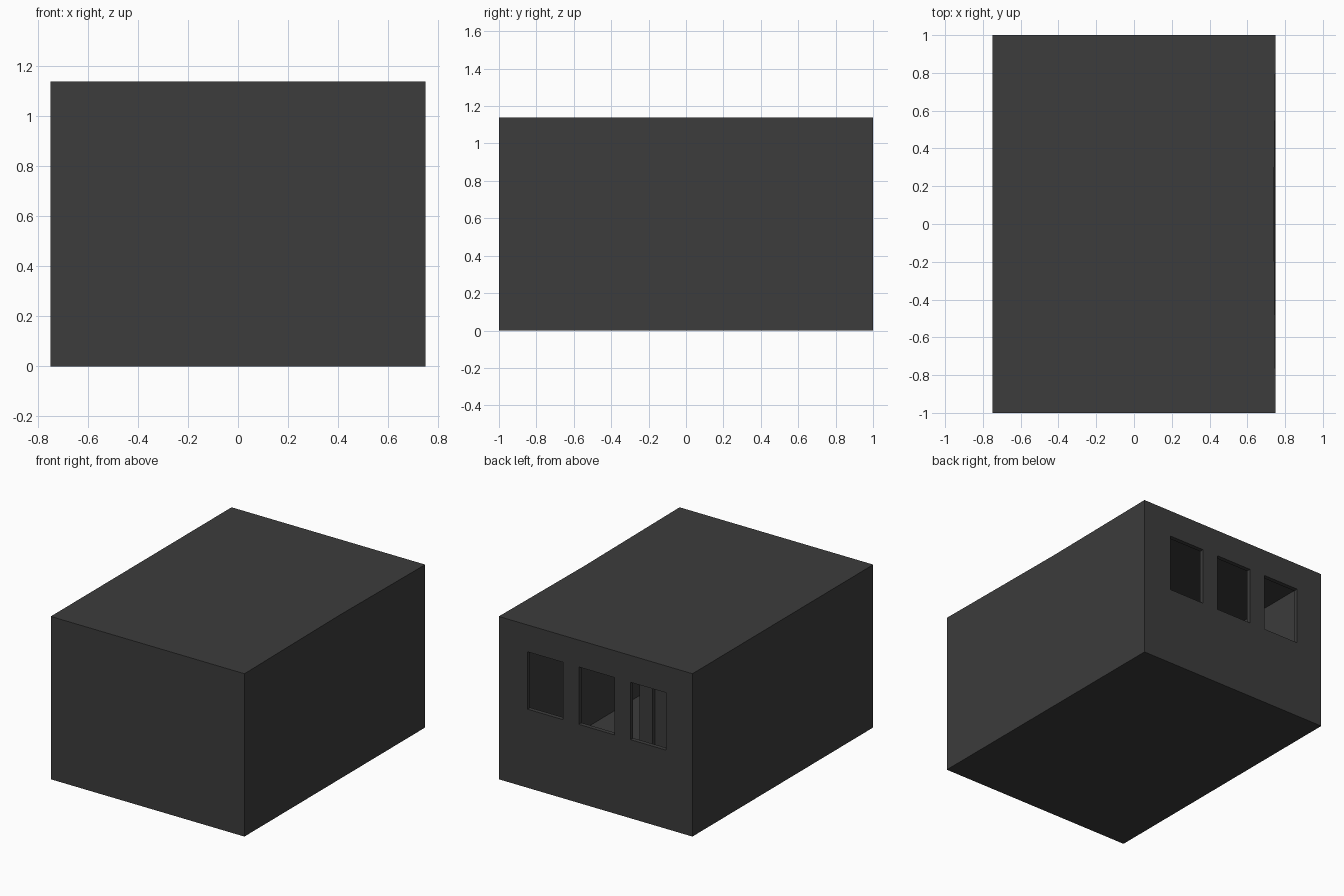
import bpy, bmesh

if "Cube" in bpy.data.objects:
    bpy.data.objects.remove(bpy.data.objects["Cube"])

W, D, H, T = 1.5, 2.0, 1.14, 0.03   # outer size and wall thickness

dark = bpy.data.materials.new("dark_grey")
dark.diffuse_color = (0.045, 0.045, 0.045, 1)
dark.use_nodes = True
dark.node_tree.nodes["Principled BSDF"].inputs["Base Color"].default_value = dark.diffuse_color


def box(name, x, y, z):
    """Box from three (min, max) ranges."""
    bm = bmesh.new()
    bmesh.ops.create_cube(bm, size=1)
    for v in bm.verts:
        v.co = [lo + (c + 0.5) * (hi - lo) for c, (lo, hi) in zip(v.co, (x, y, z))]
    me = bpy.data.meshes.new(name)
    bm.to_mesh(me)
    bm.free()
    ob = bpy.data.objects.new(name, me)
    bpy.context.collection.objects.link(ob)
    me.materials.append(dark)
    return ob


def cut(target, cutter):
    mod = target.modifiers.new("cut", 'BOOLEAN')
    mod.operation, mod.solver, mod.object = 'DIFFERENCE', 'EXACT', cutter
    cutter.hide_render = True
    cutter.hide_set(True)
    cutter.display_type = 'WIRE'


# Building shell, with the slight inward kink in its right roof edge
shell = box("building_shell", (-W/2, W/2), (-D/2, D/2), (0, H))
bm = bmesh.new()
bm.from_mesh(shell.data)
edge = [e for e in bm.edges if all(v.co.x > 0 and v.co.z > H/2 for v in e.verts)]
bmesh.ops.subdivide_edges(bm, edges=edge, cuts=1)
for v in bm.verts:
    if abs(v.co.y) < 0.1:
        v.co.x, v.co.y = W/2 - 0.01, 0.07
bmesh.ops.triangulate(bm, faces=[f for f in bm.faces if len(f.verts) > 4])
bm.to_mesh(shell.data)
bm.free()

# Hollow interior
cut(shell, box("room_cutter", (-W/2 + T, W/2 - T), (-D/2 + T, D/2 - T), (0.015, H - T)))

# Three window openings in the back wall
for i, cx in enumerate((-0.408, -0.008, 0.39)):
    cut(shell, box(f"window_cutter_{i + 1}", (cx - 0.138, cx + 0.138), (0.9, 1.1), (0.55, 0.952)))

# Inner room: partition with a recessed door, and its side wall
box("partition_stub", (0.19, 0.29), (0.04, 0.10), (0.01, H - T/2))
box("partition_door", (-0.01, 0.19), (0.04, 0.07), (0.01, H - T/2))
box("partition_wall", (-W/2 + T/2, -0.01), (0.04, 0.10), (0.01, H - T/2))
box("side_partition", (0.26, 0.29), (-D/2 + T/2, 0.04), (0.01, H - T/2))
